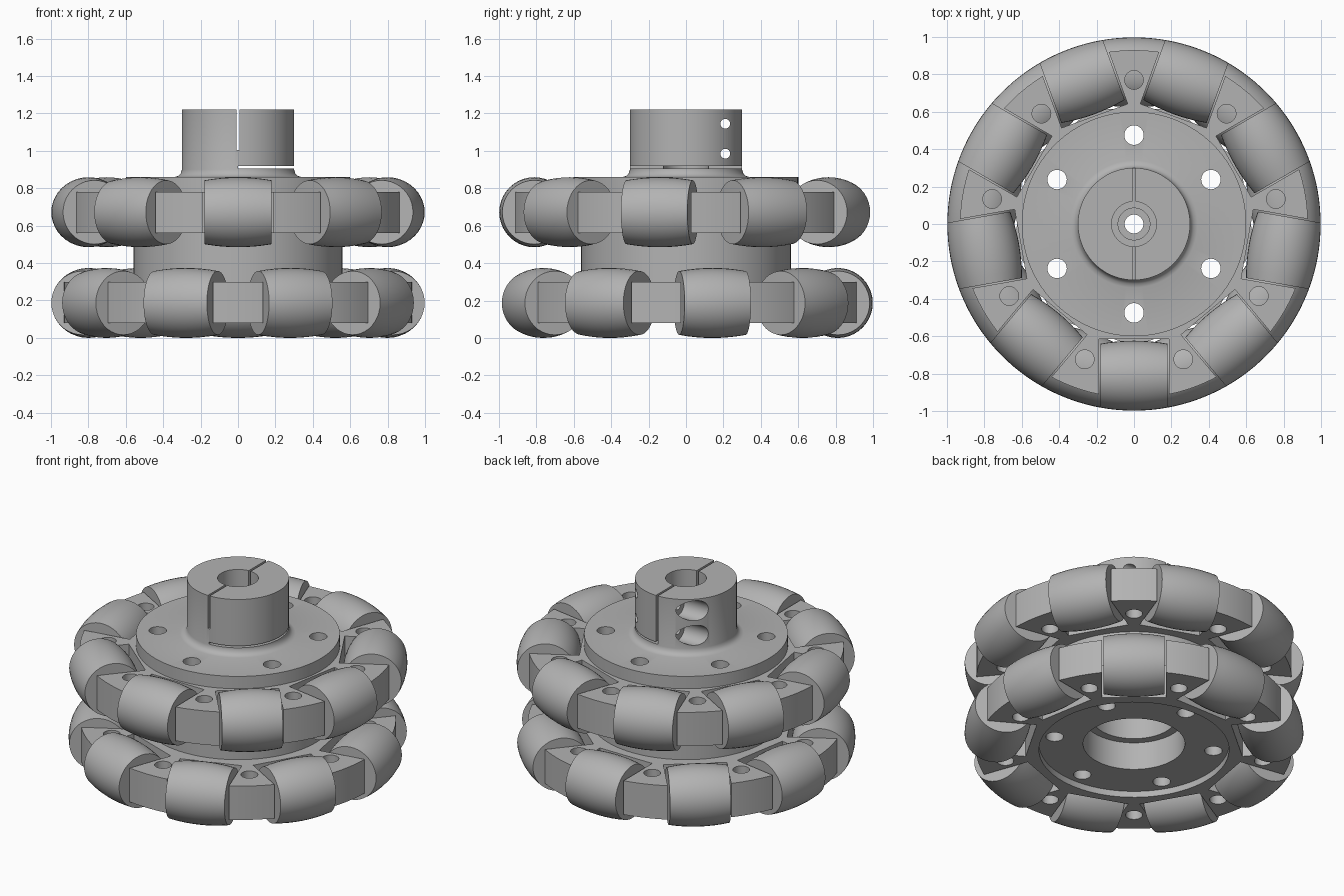
import bpy, bmesh
from math import pi, sin, cos, radians, sqrt
from mathutils import Matrix, Vector

if "Cube" in bpy.data.objects:
    bpy.data.objects.remove(bpy.data.objects["Cube"])

grey = bpy.data.materials.new("metal grey")
grey.use_nodes = True
grey.diffuse_color = (0.45, 0.45, 0.45, 1)
grey.node_tree.nodes["Principled BSDF"].inputs["Base Color"].default_value = grey.diffuse_color


def make(name, bm):
    bmesh.ops.recalc_face_normals(bm, faces=bm.faces[:])
    mesh = bpy.data.meshes.new(name)
    bm.to_mesh(mesh)
    bm.free()
    mesh.materials.append(grey)
    obj = bpy.data.objects.new(name, mesh)
    bpy.context.collection.objects.link(obj)
    return obj


def lathe(name, profile, steps=96):
    """Revolve a closed (radius, z) profile round z; radius 0 becomes a pole."""
    bm = bmesh.new()
    rings = []
    for r, z in profile:
        if r == 0:
            rings.append([bm.verts.new((0, 0, z))] * steps)
        else:
            rings.append([bm.verts.new((r * cos(2 * pi * i / steps), r * sin(2 * pi * i / steps), z))
                          for i in range(steps)])
    for a, b in zip(rings, rings[1:] + rings[:1]):
        for i in range(steps):
            j = (i + 1) % steps
            quad = list(dict.fromkeys((a[i], a[j], b[j], b[i])))
            if len(quad) > 2:
                bm.faces.new(quad)
    return make(name, bm)


def add_box(bm, low, high, turn=0):
    low, high = Vector(low), Vector(high)
    m = (Matrix.Rotation(turn, 4, 'Z') @ Matrix.Translation((low + high) / 2)
         @ Matrix.Diagonal((*(high - low), 1)))
    bmesh.ops.create_cube(bm, size=1, matrix=m)


def add_rod(bm, radius, start, end):
    start, end = Vector(start), Vector(end)
    axis = end - start
    m = Matrix.Translation((start + end) / 2) @ axis.to_track_quat('Z', 'Y').to_matrix().to_4x4()
    bmesh.ops.create_cone(bm, cap_ends=True, segments=32, radius1=radius, radius2=radius,
                          depth=axis.length, matrix=m)


def cut(obj, bm):
    """Subtract the cutter mesh from the object and discard the cutter."""
    cutter = make("cutter", bm)
    cutter.hide_render = True
    mod = obj.modifiers.new("cut", 'BOOLEAN')
    mod.operation, mod.solver, mod.object = 'DIFFERENCE', 'EXACT', cutter
    bpy.context.view_layer.update()
    result = bpy.data.meshes.new_from_object(obj.evaluated_get(bpy.context.evaluated_depsgraph_get()))
    obj.modifiers.clear()
    obj.data = result
    bpy.data.objects.remove(cutter)


def smooth(obj):
    bpy.ops.object.select_all(action='DESELECT')
    obj.select_set(True)
    bpy.context.view_layer.objects.active = obj
    bpy.ops.object.shade_smooth_by_angle(angle=radians(30))


def cut_bolt_holes(obj):
    bm = bmesh.new()
    for k in range(6):
        a = radians(90 + 60 * k)
        x, y = 0.475 * cos(a), 0.475 * sin(a)
        add_rod(bm, 0.052, (x, y, -0.1), (x, y, 0.89))
    cut(obj, bm)


def cut_roller_pockets(obj, first):
    bm = bmesh.new()
    for k in range(9):
        add_box(bm, (0.615, -0.188, -0.1), (1.2, 0.188, 1), radians(first + 40 * k))
        a = radians(first + 20 + 40 * k)
        x, y = 0.77 * cos(a), 0.77 * sin(a)
        add_rod(bm, 0.05, (x, y, -0.1), (x, y, 1))
    cut(obj, bm)


# Barrel rollers, curved to complete the outer circle
HALF, MID, AXIS = 0.18, 0.187, 0.811
barrel = [(0, -HALF)]
for i in range(9):
    t = -HALF + 2 * HALF * i / 8
    barrel.append((sqrt((AXIS + MID) ** 2 - t * t) - AXIS, t))
barrel.append((0, HALF))


def add_rollers(label, z, first):
    for k in range(9):
        roller = lathe(f"{label}_roller_{k + 1}", barrel, 40)
        roller.matrix_world = (Matrix.Rotation(radians(first + 40 * k), 4, 'Z')
                               @ Matrix.Translation((AXIS, 0, z)) @ Matrix.Rotation(pi / 2, 4, 'X'))
        smooth(roller)


add_rollers("lower", 0.187, 90)
add_rollers("upper", 0.672, -90)

# Lower plate with a shallow recess underneath
lower = lathe("lower_plate", [(0.3, 0.12), (0.56, 0.12), (0.56, 0.08), (0.93, 0.08), (0.93, 0.3), (0.3, 0.3)])
cut_roller_pockets(lower, 90)

# Spacer drum between the plates
spacer = lathe("spacer", [(0.25, 0.3), (0.56, 0.3), (0.56, 0.56), (0.25, 0.56)])

# Upper plate
upper = lathe("upper_plate", [(0.05, 0.56), (0.93, 0.56), (0.93, 0.78), (0.05, 0.78)])
cut_roller_pockets(upper, -90)

# Flanged clamping hub with stepped bore
hub = lathe("clamp_hub", [(0.05, 0.78), (0.6, 0.78), (0.6, 0.86), (0.34, 0.86), (0.32, 0.866),
                          (0.306, 0.88), (0.3, 0.9), (0.3, 1.22), (0.12, 1.22), (0.12, 0.9),
                          (0.085, 0.9), (0.085, 0.82), (0.05, 0.82)])
slits = [((-0.007, -0.4, 1.005), (0.007, 0, 1.3)),
         ((-0.007, 0, 0.906), (0.007, 0.4, 1.3)),
         ((0, -0.4, 0.906), (0.4, 0.4, 0.918))]
for low, high in slits:
    bm = bmesh.new()
    add_box(bm, low, high)
    cut(hub, bm)

# Clamp screw holes with counterbores
for radius, end in ((0.065, -0.09), (0.026, 0.5)):
    bm = bmesh.new()
    for z in (0.985, 1.145):
        add_rod(bm, radius, (-0.5, 0.21, z), (end, 0.21, z))
    cut(hub, bm)

for part in (lower, spacer, upper, hub):
    cut_bolt_holes(part)
    smooth(part)
